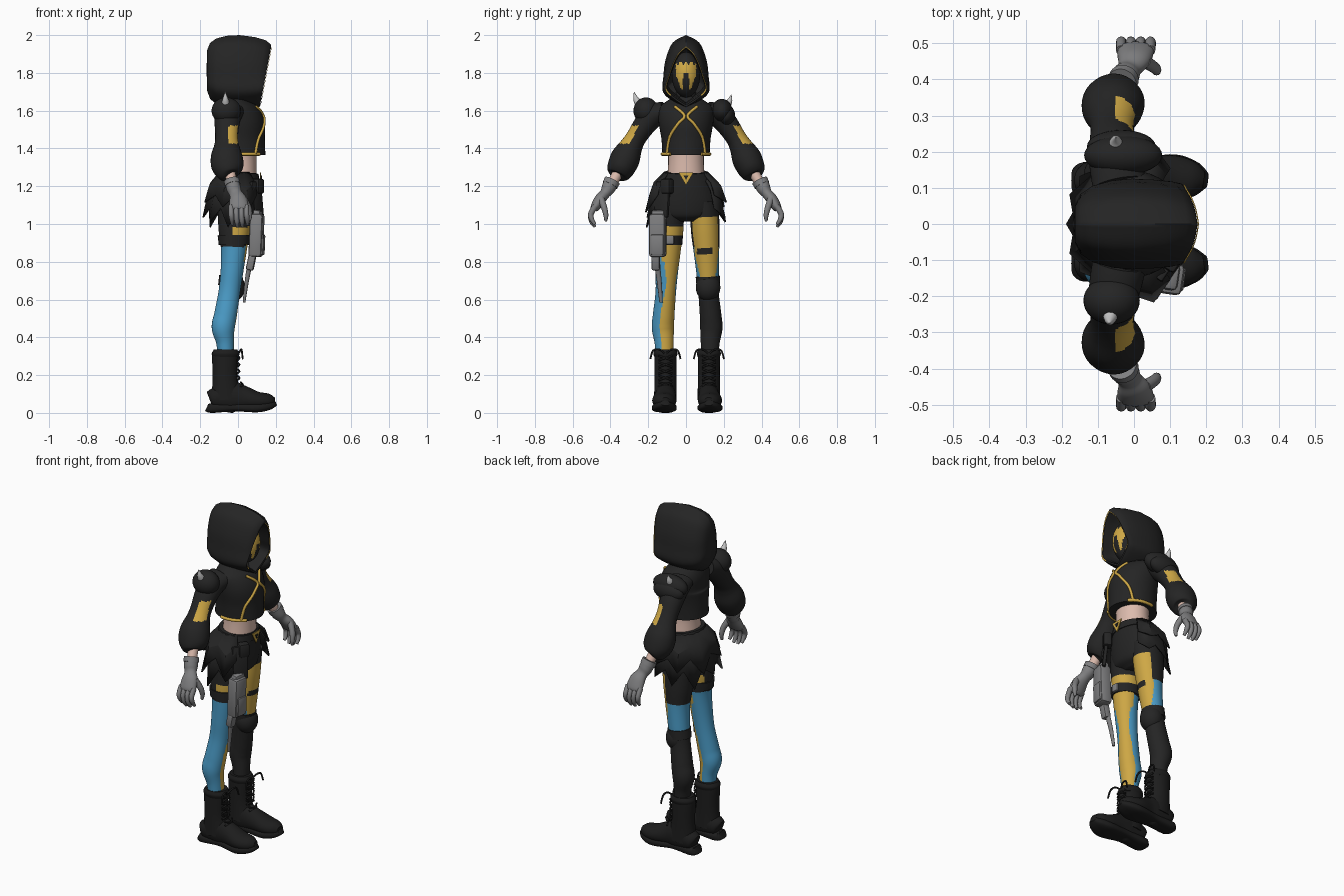
import bpy, bmesh, math
from mathutils import Vector

cube = bpy.data.objects.get("Cube")
if cube:
    bpy.data.objects.remove(cube, do_unlink=True)


def material(name, rgb):
    m = bpy.data.materials.new(name)
    m.use_nodes = True
    m.diffuse_color = (*rgb, 1)
    bsdf = next(n for n in m.node_tree.nodes if n.type == 'BSDF_PRINCIPLED')
    bsdf.inputs["Base Color"].default_value = (*rgb, 1)
    return m


BLACK = material("black cloth", (.018, .018, .018))
BOOT = material("boot leather", (.012, .012, .012))
GOLD = material("gold cloth", (.62, .39, .06))
BLUE = material("blue cloth", (.07, .33, .57))
GREY = material("grey leather", (.21, .21, .215))
SKIN = material("skin", (.72, .50, .42))
STEEL = material("pale metal", (.55, .55, .55))


def finish(name, bm, mats, rule=None, angle=50):
    """Turn a bmesh into a smooth object, with faces coloured by a rule."""
    bmesh.ops.recalc_face_normals(bm, faces=bm.faces)
    bm.normal_update()
    if rule:
        for f in bm.faces:
            f.material_index = rule(f.calc_center_median(), f.normal)
    me = bpy.data.meshes.new(name)
    bm.to_mesh(me)
    bm.free()
    ob = bpy.data.objects.new(name, me)
    bpy.context.collection.objects.link(ob)
    for m in mats:
        me.materials.append(m)
    bpy.ops.object.select_all(action='DESELECT')
    ob.select_set(True)
    bpy.context.view_layer.objects.active = ob
    bpy.ops.object.shade_smooth_by_angle(angle=math.radians(angle))
    return ob


def spline(pts, steps):
    """Smooth interpolation through tuples of any length."""
    out = []
    for i in range(len(pts) - 1):
        a, b, c, d = (pts[max(0, min(len(pts) - 1, i + k))] for k in (-1, 0, 1, 2))
        for j in range(steps):
            t = j / steps
            out.append(tuple(q + .5 * t * (r - p + t * (2*p - 5*q + 4*r - s + t * (3*(q - r) + s - p)))
                             for p, q, r, s in zip(a, b, c, d)))
    return out + [tuple(pts[-1])]


def skin(name, rings, mats, rule=None, caps=True, angle=50):
    """Bridge a list of closed rings."""
    bm = bmesh.new()
    rows = [[bm.verts.new(p) for p in r] for r in rings]
    n = len(rows[0])
    for a, b in zip(rows, rows[1:]):
        for i in range(n):
            bm.faces.new((a[i], a[(i + 1) % n], b[(i + 1) % n], b[i]))
    if caps:
        bm.faces.new(rows[0])
        bm.faces.new(rows[-1])
    return finish(name, bm, mats, rule, angle)


def loft(name, pts, mats, rule=None, n=28, steps=5, ref=(1, 0, 0), p=2):
    """Sweep ellipses (x, y, z, radius along ref, other radius) down a path."""
    st = spline(pts, steps)
    pos = [Vector(s[:3]) for s in st]
    rings = []
    for i, s in enumerate(st):
        t = (pos[min(i + 1, len(st) - 1)] - pos[max(i - 1, 0)]).normalized()
        u = Vector(ref)
        u = (u - t * u.dot(t)).normalized()
        v = t.cross(u)
        ring = []
        for k in range(n):
            c, d = math.cos(math.tau * k / n), math.sin(math.tau * k / n)
            ring.append(pos[i] + u * s[3] * math.copysign(abs(c) ** (2 / p), c)
                        + v * s[4] * math.copysign(abs(d) ** (2 / p), d))
        rings.append(ring)
    return skin(name, rings, mats if isinstance(mats, list) else [mats], rule)


def cord(name, pts, r, mat, steps=5, ref=(1, 0, 0), n=8):
    return loft(name, [(*q, r, r) for q in pts], mat, n=n, steps=steps, ref=ref)


def ball(name, loc, size, mats, rule=None, seg=32):
    bm = bmesh.new()
    bmesh.ops.create_uvsphere(bm, u_segments=seg, v_segments=seg // 2, radius=1)
    for v in bm.verts:
        v.co = Vector(a * b + c for a, b, c in zip(v.co, size, loc))
    return finish(name, bm, mats if isinstance(mats, list) else [mats], rule)


def box(name, loc, size, mat, rot=(0, 0, 0), bevel=.012):
    bm = bmesh.new()
    bmesh.ops.create_cube(bm, size=1)
    for v in bm.verts:
        v.co = Vector(a * b for a, b in zip(v.co, size))
    bmesh.ops.bevel(bm, geom=bm.edges[:], offset=bevel, segments=2, affect='EDGES', profile=.5)
    ob = finish(name, bm, [mat], angle=35)
    ob.location, ob.rotation_euler = loc, rot


# Hood: teardrop rings blended from the outer shell to the pointed opening
def outline(half):
    h = spline(half, 5)
    return h + [(-y, z) for y, z in h[-2:0:-1]]


shell = outline([(0, 1.615), (.07, 1.65), (.122, 1.70), (.12, 1.78), (.108, 1.87), (.07, 1.96), (0, 2.0)])
rim = outline([(0, 1.62), (.06, 1.66), (.108, 1.71), (.092, 1.78), (.068, 1.85), (.038, 1.905), (0, 1.94)])
# x, blend to rim, width scale, height scale, forward lean
stations = [(-.166, 0, .1, .1, 0), (-.163, 0, .42, .56, 0), (-.148, 0, .66, .77, 0), (-.115, 0, .84, .9, 0),
            (-.06, 0, .96, .98, 0), (0, 0, 1, 1, .05), (.07, .18, 1, 1, .12), (.12, .45, 1, 1, .17),
            (.148, .8, 1, 1, .19), (.153, 1, 1, 1, .19), (.151, 1, .95, .95, .19), (.12, 1, .9, .9, .15),
            (0, 1, .85, .85, 0), (-.05, 1, .2, .2, 0)]
rings = []
for x, b, sy, sz, w in stations:
    ring = []
    for (y0, z0), (y1, z1) in zip(shell, rim):
        y, z = y0 + (y1 - y0) * b, z0 + (z1 - z0) * b
        z = 1.82 + (z - 1.82) * sz
        ring.append(Vector((x + w * (z - 1.82), y * sy, z)))
    rings.append(ring)
skin("hood", rings, [BLACK])
skin("hood_trim", [[p + Vector((.004, 0, 0)) for p in r] for r in rings[9:11]], [BLACK, GOLD],
     lambda c, n: int(c.z > 1.685), caps=False)


# Mask with a gold pattern
def mask_rule(c, n):
    y = abs(c.y)
    wide = .053 if c.z > 1.785 else .02 + (c.z - 1.70) * .38
    top = 1.85 + .012 * math.cos(y * 220)
    return int(n.x > .1 and 1.71 < c.z < top and y < wide and not (y < .016 and c.z < 1.80))


ball("face_mask", (.045, 0, 1.79), (.088, .075, .12), [BLACK, GOLD], mask_rule, 72)
loft("neck", [(-.03, 0, 1.58, .06, .06), (-.02, 0, 1.70, .055, .055)], BLACK)

# Cropped jacket, with trim laid on its surface
jacket = loft("jacket", [(.01, 0, 1.365, .135, .125), (.01, 0, 1.45, .132, .13), (.008, 0, 1.54, .13, .145),
                         (-.018, 0, 1.61, .10, .145), (-.03, 0, 1.66, .07, .085)], BLACK, n=40)
bpy.context.view_layer.update()
for s, side in ((1, "left"), (-1, "right")):
    edge = spline([(.058, 1.62), (.008, 1.572), (.042, 1.53), (.085, 1.46), (.10, 1.372)], 6)
    hits = [jacket.ray_cast(Vector((1, s * y, z)), Vector((-1, 0, 0))) for y, z in edge]
    cord(side + "_jacket_trim", [h[1] + h[2] * .002 for h in hits if h[0]], .008, GOLD, 1)
    arc = [math.radians(40 + 5 * k) for k in range(14)]
    cord(side + "_hem_trim", [(.01 + .136 * math.cos(a), s * .126 * math.sin(a), 1.37) for a in arc],
         .009, GOLD, 1, (0, 0, 1))
loft("waist", [(.01, 0, 1.41, .09, .10), (.012, 0, 1.34, .086, .094), (.01, 0, 1.24, .09, .10)], SKIN)

# Shorts, belt and buckle
loft("shorts", [(.008, 0, 1.275, .095, .108), (.002, 0, 1.20, .105, .145), (-.01, 0, 1.12, .11, .165),
                (-.018, 0, 1.05, .10, .15), (-.02, 0, 1.015, .06, .08)], BLACK)
loft("belt", [(.006, 0, 1.275, .104, .118), (.002, 0, 1.235, .11, .138)], BLACK)
for name, r, x, mat in (("buckle", .045, .117, GOLD), ("buckle_centre", .016, .121, BLACK)):
    skin(name, [[Vector((x + d, r * math.sin(k * math.tau / 3), 1.25 - r * math.cos(k * math.tau / 3)))
                 for k in range(3)] for d in (0, .005)], [mat])
box("hip_pouch", (.105, -.10, 1.20), (.05, .06, .08), BLACK, (0, 0, -.6))
box("hip_flap", (.10, -.125, 1.13), (.02, .085, .19), BLACK, (0, -.1, -.6), .006)

# Ragged skirt: two layers of broad points round the back and sides
for layer, (zt, low, high, grow, count) in enumerate(((1.26, 1.01, 1.085, 1.0, 14), (1.275, 1.09, 1.155, 1.02, 12))):
    bm = bmesh.new()
    rows = []
    for i in range(count + 1):
        a = math.radians(52 + 256 * i / count)
        tip = i % 2
        hem = (low + .03 * math.sin(i * 2.1)) if tip else high
        flare = grow * (1.14 if tip else .98)
        col = []
        for t, f in ((0, 0), (.45, .7), (1, 1)):
            rx = .1 + (.165 * flare - .1) * f
            ry = .118 + (.195 * flare - .118) * f
            col.append(bm.verts.new((rx * math.cos(a), ry * math.sin(a), zt + (hem - zt) * t)))
        rows.append(col)
    for a, b in zip(rows, rows[1:]):
        for k in range(2):
            bm.faces.new((a[k], b[k], b[k + 1], a[k + 1]))
    ob = finish("skirt_layer_%d" % (layer + 1), bm, [BLACK], angle=25)
    mod = ob.modifiers.new("thickness", 'SOLIDIFY')
    mod.thickness = .008


# Leg colours: black shorts, gold front, blue back, one black stocking
def left_leg(c, n):
    if c.z < .72 or (abs(c.z - .857) < .016 and abs(c.y - .1) < .042 and n.x > 0):
        return 0
    front = n.x > .42 + max(0, .82 - c.z) * 3
    return (1 if c.z < 1.035 else 0) if front else (2 if c.z < .88 else 0)


def right_leg(c, n):
    if c.z > .94:
        return int(c.z < .985 and (n.x > -.1 or n.y > .6))
    edge = (.5 if c.z > .8 else .68) + .17 * math.exp(-((c.z - .69) / .09) ** 2)
    front = .87 * n.x + .5 * n.y > edge
    return 1 if front else (2 if c.z < .88 else 0)


leg = [(-.015, .09, 1.12, .095, .075), (-.02, .096, .97, .083, .076), (-.022, .102, .86, .068, .068),
       (-.032, .108, .75, .06, .06), (-.046, .113, .64, .057, .054), (-.066, .124, .52, .06, .057),
       (-.078, .128, .45, .061, .059), (-.068, .122, .37, .047, .05), (-.062, .118, .26, .042, .044)]
for s, side in ((1, "left"), (-1, "right")):
    off = .006
    loft(side + "_leg", [(x, s * y + off, z, a, b) for x, y, z, a, b in leg], [BLACK, GOLD, BLUE],
         left_leg if s > 0 else right_leg, n=64, steps=14)

    # Boots
    mid = s * .115 + off
    loft(side + "_boot_shaft", [(-.068, mid, .325, .066, .056), (-.068, mid, .30, .07, .058),
                                (-.068, mid, .18, .066, .058), (-.06, mid, .07, .085, .06)], BOOT)
    loft(side + "_boot_collar", [(-.066, mid, .335, .062, .056), (-.066, mid, .315, .073, .064),
                                 (-.066, mid, .295, .07, .058)], BOOT)
    loft(side + "_boot_foot", [(-.15, mid, .07, .03, .04), (-.13, mid, .075, .05, .055),
                               (-.04, mid, .085, .056, .085), (.02, mid, .08, .057, .068),
                               (.10, mid + s * .006, .065, .064, .048), (.16, mid + s * .004, .062, .05, .04),
                               (.192, mid, .06, .024, .022)], BOOT, ref=(0, 1, 0))
    loft(side + "_boot_sole", [(-.165, mid, .03, .03, .02), (-.14, mid, .025, .05, .025),
                               (-.02, mid, .03, .05, .022), (.10, mid + s * .006, .027, .066, .024),
                               (.165, mid + s * .004, .038, .05, .022), (.199, mid, .052, .022, .014)],
         BOOT, ref=(0, 1, 0), p=3)
    for k in range(5):
        x, z = (.004, .29 - k * .035) if k < 4 else (.022, .15)
        for d in (-1, 1):
            cord("%s_lace_%d" % (side, k * 2 + (d > 0)), [(x - .008, mid - d * .035, z + .012),
                 (x + .004, mid, z), (x - .008, mid + d * .035, z - .012)], .005, BOOT, ref=(0, 0, 1))
    for d in (-1, 1):
        cord(side + "_bow_loop", [(.0, mid, .31), (.015, mid + d * .03, .335),
             (.02, mid + d * .065, .33), (.025, mid + d * .08, .285)], .005, BOOT, ref=(0, 0, 1))

    # Puffed sleeves with a gold patch, then wrists
    patch = Vector((.62, s * .6, .5)).normalized()
    loft(side + "_sleeve", [(-.04, s * .11, 1.60, .075, .05), (-.052, s * .17, 1.575, .072, .062),
                            (-.058, s * .215, 1.53, .066, .06), (-.06, s * .262, 1.46, .06, .054),
                            (-.06, s * .288, 1.415, .066, .06), (-.06, s * .318, 1.355, .084, .077),
                            (-.055, s * .343, 1.30, .084, .074), (-.05, s * .36, 1.262, .06, .06),
                            (-.045, s * .366, 1.25, .03, .03)], [BLACK, GOLD],
         lambda c, n: int(1.425 < c.z < 1.52 and n.dot(patch) > .85), n=48, steps=10)
    loft(side + "_wrist", [(-.045, s * .355, 1.28, .03, .03), (-.025, s * .405, 1.19, .025, .025)], SKIN)

    # Gloves
    loft(side + "_glove", [(-.032, s * .395, 1.222, .038, .04), (-.022, s * .413, 1.185, .038, .036),
                           (-.012, s * .43, 1.16, .034, .028), (.0, s * .455, 1.13, .046, .03),
                           (.005, s * .48, 1.09, .05, .025), (.006, s * .488, 1.075, .042, .018)], GREY)
    loft(side + "_glove_cuff", [(-.034, s * .39, 1.23, .041, .043), (-.028, s * .402, 1.206, .042, .042)], GREY)
    for k in range(4):
        x, drop = -.036 + k * .027, (.012, 0, 0, .012)[k]
        loft("%s_finger_%d" % (side, k + 1), [(x, s * .48, 1.095, .014, .016), (x, s * .503, 1.055, .014, .015),
             (x + .003, s * .50, 1.015 + drop, .013, .013), (x + .006, s * .482, .985 + drop, .008, .008)],
             GREY, n=12)
    loft(side + "_thumb", [(.03, s * .45, 1.135, .018, .018), (.056, s * .433, 1.085, .016, .016),
                           (.062, s * .424, 1.045, .013, .013), (.06, s * .425, 1.015, .007, .007)], GREY, n=12)

# Shoulder pads and spikes
ball("right_shoulder_pad", (-.062, -.212, 1.60), (.078, .066, .07), BLACK)
ball("left_shoulder_pad", (-.03, .19, 1.60), (.108, .055, .062), BLACK)
ball("left_shoulder_pad_lower", (-.035, .215, 1.575), (.095, .045, .055), BLACK)
for side, a, b in (("right", (-.065, -.245, 1.63), (-.068, -.275, 1.70)), ("left", (-.05, .212, 1.625), (-.05, .24, 1.685))):
    mid = [(p + q) / 2 + d for p, q, d in zip(a, b, (0, -.005 if b[1] < 0 else .005, -.003))]
    loft(side + "_spike", [(*a, .024, .024), (*mid, .015, .015), (*b, .001, .001)], STEEL, n=14)

# Knee pad, thigh strap and holster
ball("left_knee_pad", (-.025, .117, .665), (.062, .065, .075), BLACK)
loft("stocking_top", [(-.036, .115, .722, .064, .064), (-.042, .118, .67, .064, .062)], BLACK)
loft("thigh_strap", [(-.022, -.094, .94, .086, .078), (-.022, -.095, .89, .08, .075)], BLACK)
box("strap_buckle", (.06, -.085, .915), (.02, .04, .045), GREY, (0, 0, .1), .005)
box("holster", (.098, -.15, .94), (.07, .088, .23), GREY, (0, .04, -.15), .016)
box("holster_plate", (.128, -.152, .89), (.022, .068, .11), GREY, (0, .04, -.15), .008)
box("holster_grip", (.10, -.145, 1.045), (.045, .075, .06), GREY, (0, .1, -.15), .014)
box("holster_lower", (.07, -.16, .80), (.04, .045, .09), GREY, (0, .2, -.1), .01)
loft("holster_barrel", [(.065, -.155, .80, .014, .015), (.047, -.142, .70, .011, .013),
                        (.032, -.132, .585, .007, .009)], GREY, n=12)
